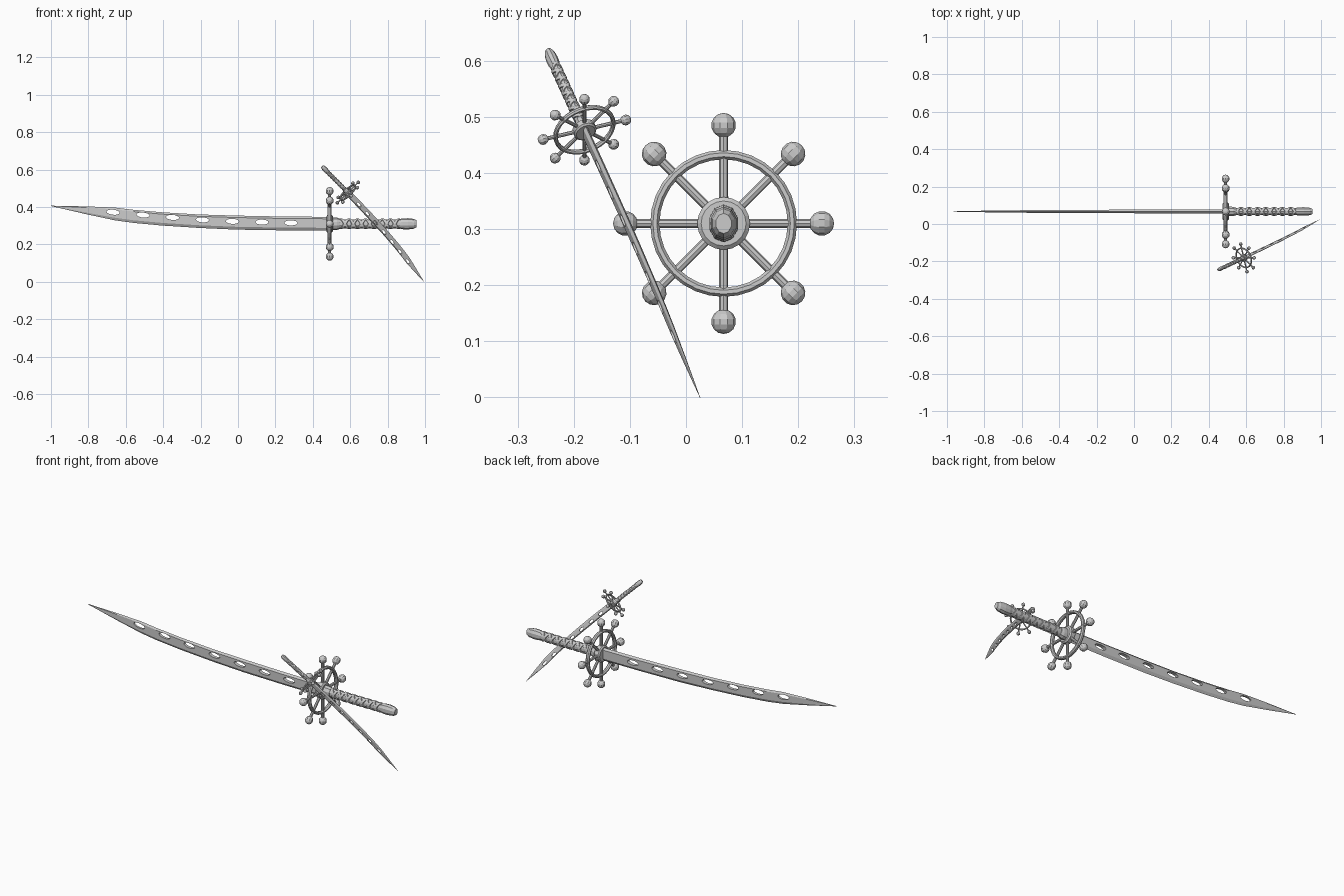
import bpy, bmesh
from math import sin, cos, pi
from mathutils import Matrix, Vector

if "Cube" in bpy.data.objects:
    bpy.data.objects.remove(bpy.data.objects["Cube"])


def make(name, bm, mat):
    bmesh.ops.recalc_face_normals(bm, faces=bm.faces[:])
    me = bpy.data.meshes.new(name)
    bm.to_mesh(me)
    bm.free()
    ob = bpy.data.objects.new(name, me)
    bpy.context.collection.objects.link(ob)
    ob.matrix_world = mat
    return ob


def loft(bm, rings, closed=False):
    """Skin a list of point rings; cap the ends unless closed."""
    vs = [[bm.verts.new(p) for p in r] for r in rings]
    pairs = list(zip(vs, vs[1:])) + ([(vs[-1], vs[0])] if closed else [])
    for a, b in pairs:
        for i in range(len(a)):
            j = (i + 1) % len(a)
            bm.faces.new((a[i], a[j], b[j], b[i]))
    if not closed:
        bm.faces.new(vs[0])
        bm.faces.new(vs[-1])


def lathe(bm, profile, sides, wide=1.0, closed=False):
    """Revolve (x, radius) about the x axis, flattened in y by 'wide'."""
    rings = []
    for x, r in profile:
        rings.append([(x, r * wide * sin(2 * pi * k / sides), r * cos(2 * pi * k / sides))
                      for k in range(sides)])
    loft(bm, rings, closed)


def cord(bm, turn, phase):
    """Flat cord spiralling along the grip."""
    rings, n = [], 56
    for i in range(n + 1):
        t = i / n
        a = turn * 2 * pi * 3.5 * t + phase
        x = 0.06 + 0.31 * t
        ring = []
        for dx, r in ((-0.011, 0.019), (-0.007, 0.0275), (0.007, 0.0275), (0.011, 0.019)):
            ring.append((x + dx, r * 0.85 * sin(a), r * cos(a)))
        rings.append(ring)
    loft(bm, rings)


def blade(prefix, mat):
    # stations: x, lower edge z, upper edge z, half thickness
    stations = [(0.0, -0.036, 0.037, 0.010), (-0.25, -0.035, 0.039, 0.010),
                (-0.5, -0.031, 0.044, 0.0095), (-0.7, -0.022, 0.050, 0.009),
                (-0.9, -0.009, 0.062, 0.008), (-1.05, 0.005, 0.075, 0.007),
                (-1.15, 0.019, 0.087, 0.006), (-1.30, 0.051, 0.093, 0.004),
                (-1.49, 0.095, 0.097, 0.0005)]
    bm = bmesh.new()
    rings = []
    for x, lo, hi, t in stations:
        h = hi - lo
        a, b = lo + 0.2 * h, hi - 0.14 * h
        rings.append([(x, 0, lo), (x, -t, a), (x, -t, b), (x, 0, hi), (x, t, b), (x, t, a)])
    loft(bm, rings)
    ob = make(prefix + "blade", bm, mat)
    # seven oval holes following the curve
    bm = bmesh.new()
    for x, z in ((-0.207, 0.005), (-0.362, 0.009), (-0.52, 0.013), (-0.68, 0.021),
                 (-0.84, 0.034), (-0.998, 0.047), (-1.158, 0.062)):
        slope = 0.09 * (-x - 0.1)
        rings = []
        for y in (-0.05, 0.05):
            ring = []
            for k in range(16):
                u, w = 0.035 * cos(pi * k / 8), 0.0135 * sin(pi * k / 8)
                ring.append((x + u, y, z + w - u * slope))
            rings.append(ring)
        loft(bm, rings)
    cutter = make(prefix + "hole_cutter", bm, mat)
    cutter.hide_render = True
    cutter.hide_viewport = True
    cutter.display_type = 'WIRE'
    mod = ob.modifiers.new("holes", 'BOOLEAN')
    mod.operation = 'DIFFERENCE'
    mod.solver = 'EXACT'
    mod.object = cutter
    # bake the holes and drop the cutter
    dg = bpy.context.evaluated_depsgraph_get()
    me = bpy.data.meshes.new_from_object(ob.evaluated_get(dg))
    ob.modifiers.clear()
    ob.data = me
    bpy.data.objects.remove(cutter)


def sword(prefix, mat):
    blade(prefix, mat)
    # wheel guard rim
    bm = bmesh.new()
    rim = [(0.012 * cos(pi * k / 4 + pi / 8), 0.1225 + 0.009 * sin(pi * k / 4 + pi / 8))
           for k in range(8)]
    lathe(bm, rim, 32, closed=True)
    make(prefix + "guard_rim", bm, mat)
    # hub
    bm = bmesh.new()
    lathe(bm, [(-0.018, 0.040), (-0.012, 0.047), (0.012, 0.047), (0.018, 0.040)], 20)
    make(prefix + "guard_hub", bm, mat)
    # spokes and end knobs
    spokes, knobs = bmesh.new(), bmesh.new()
    for k in range(8):
        rot = Matrix.Rotation(k * pi / 4, 4, 'X')
        bmesh.ops.create_cone(spokes, cap_ends=True, segments=8, radius1=0.008, radius2=0.008,
                              depth=0.13, matrix=rot @ Matrix.Translation((0, 0, 0.095)))
        bmesh.ops.create_uvsphere(knobs, u_segments=10, v_segments=7, radius=0.022,
                                  matrix=rot @ Matrix.Translation((0, 0, 0.175)))
    make(prefix + "guard_spokes", spokes, mat)
    make(prefix + "guard_knobs", knobs, mat)
    # collar, grip core, crossed wrapping, pommel
    bm = bmesh.new()
    lathe(bm, [(0.0, 0.034), (0.04, 0.033), (0.055, 0.027)], 10, 0.8)
    make(prefix + "collar", bm, mat)
    bm = bmesh.new()
    lathe(bm, [(0.03, 0.024), (0.40, 0.024)], 10, 0.85)
    make(prefix + "grip", bm, mat)
    bm = bmesh.new()
    for turn in (1, -1):
        for phase in (0, pi):
            cord(bm, turn, phase)
    make(prefix + "grip_wrap", bm, mat)
    bm = bmesh.new()
    lathe(bm, [(0.375, 0.025), (0.39, 0.029), (0.42, 0.030), (0.45, 0.026), (0.465, 0.018)],
          10, 0.8)
    make(prefix + "pommel", bm, mat)


# long sword, lying along x
sword("large_", Matrix.Translation((0.49, 0.067, 0.31)))

# short sword, same design, tilted with its point on the floor
ax = Vector((-0.665, -0.313, 0.68)).normalized()
az = Vector((-0.717, 0.0, -0.70))
az = (az - ax * az.dot(ax)).normalized()
ay = az.cross(ax)
rot = Matrix((ax, ay, az)).transposed().to_4x4()
sword("small_", Matrix.Translation((0.587, -0.181, 0.477)) @ rot @ Matrix.Scale(0.443, 4))
